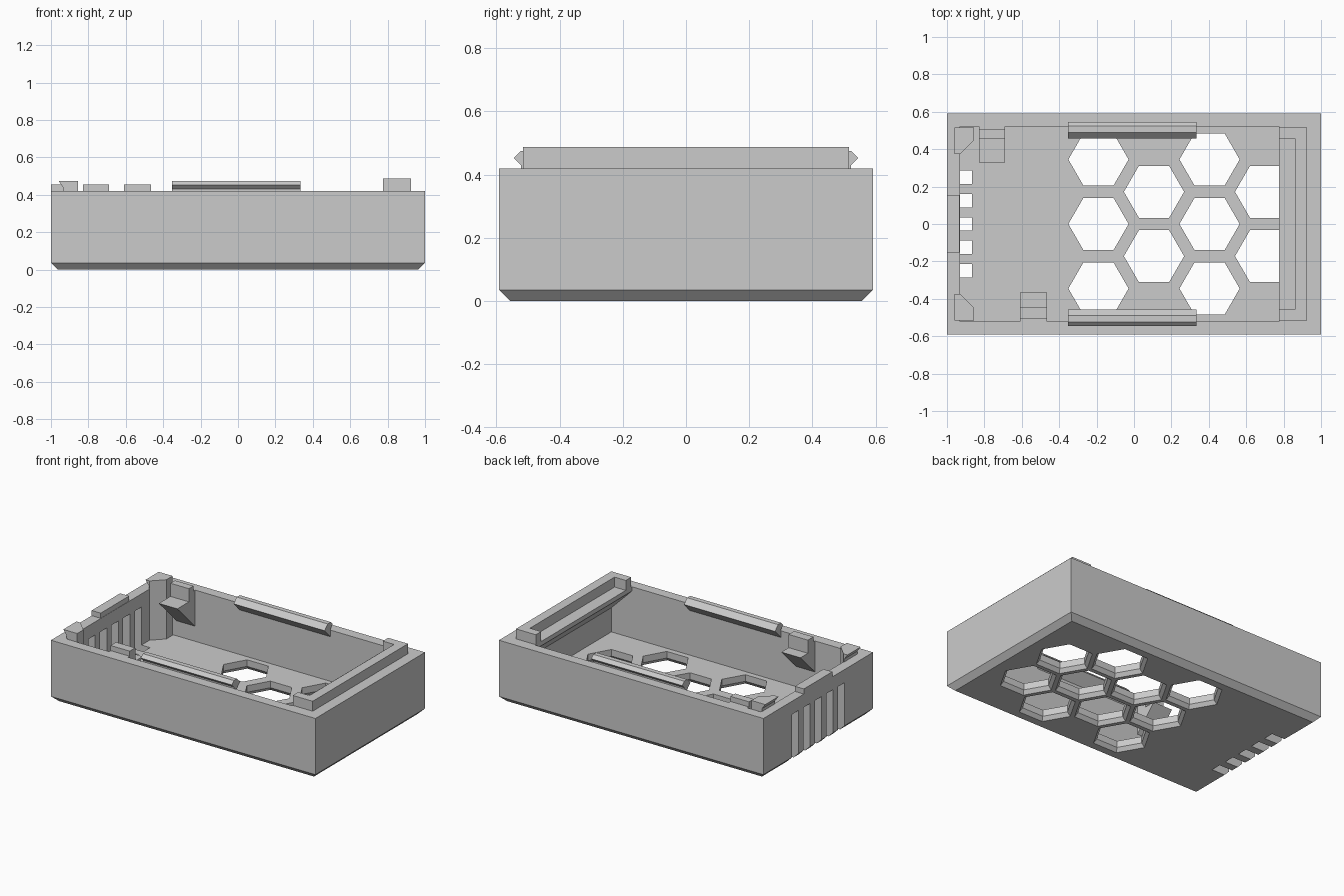
import bpy, bmesh, math

cube = bpy.data.objects.get("Cube")
if cube:
    bpy.data.objects.remove(cube)

grey = bpy.data.materials.new("plain grey")
grey.use_nodes = True
colour = (0.6, 0.6, 0.6, 1)
grey.diffuse_color = colour
grey.node_tree.nodes["Principled BSDF"].inputs["Base Color"].default_value = colour


def loft(name, rings):
    """Closed solid through a stack of matching point rings."""
    bm = bmesh.new()
    loops = [[bm.verts.new(p) for p in ring] for ring in rings]
    n = len(loops[0])
    for low, high in zip(loops, loops[1:]):
        for i in range(n):
            j = (i + 1) % n
            bm.faces.new((low[i], low[j], high[j], high[i]))
    bm.faces.new(loops[0])
    bm.faces.new(loops[-1])
    bmesh.ops.recalc_face_normals(bm, faces=bm.faces)
    mesh = bpy.data.meshes.new(name)
    bm.to_mesh(mesh)
    bm.free()
    mesh.materials.append(grey)
    obj = bpy.data.objects.new(name, mesh)
    bpy.context.collection.objects.link(obj)
    return obj


def rect(x0, x1, y0, y1, z):
    return [(x0, y0, z), (x1, y0, z), (x1, y1, z), (x0, y1, z)]


def box(name, x0, x1, y0, y1, z0, z1):
    return loft(name, [rect(x0, x1, y0, y1, z0), rect(x0, x1, y0, y1, z1)])


def along_x(name, x0, x1, profile, side=1):
    """Extrude a (y, z) profile along x, mirrored in y when side is -1."""
    return loft(name, [[(x, y * side, z) for y, z in profile] for x in (x0, x1)])


def hexagon(cx, cy, r, z):
    return [(cx + r * math.cos(i * math.pi / 3), cy + r * math.sin(i * math.pi / 3), z)
            for i in range(6)]


def cut(target, cutter):
    cutter.hide_render = True
    cutter.hide_viewport = True
    mod = target.modifiers.new(cutter.name, "BOOLEAN")
    mod.operation = "DIFFERENCE"
    mod.solver = "EXACT"
    mod.object = cutter


RIM, FLOOR, HALF_Y, INNER_Y, CHAMFER = 0.42, 0.07, 0.592, 0.522, 0.036

# Tray with a chamfered base
inset_y = HALF_Y - CHAMFER
tray = loft("tray", [
    rect(CHAMFER - 1, 1 - CHAMFER, -inset_y, inset_y, 0),
    rect(-1, 1, -HALF_Y, HALF_Y, CHAMFER),
    rect(-1, 1, -HALF_Y, HALF_Y, RIM)])
cut(tray, box("cavity_cutter", -0.93, 0.93, -INNER_Y, INNER_Y, FLOOR, 0.6))

# Honeycomb floor openings, flared underneath
for column in range(4):
    x = -0.19 + column * 0.297
    rows = (-0.345, 0, 0.345) if column % 2 == 0 else (-0.172, 0.172)
    for y in rows:
        cut(tray, loft("honeycomb_cutter", [
            hexagon(x, y, 0.2, -0.02), hexagon(x, y, 0.161, 0.025),
            hexagon(x, y, 0.161, 0.12)]))

# Vent slots through the end wall and floor edge
for i in range(-2, 3):
    y = i * 0.125
    cut(tray, box("vent_cutter", -1.1, -0.865, y - 0.036, y + 0.036, -0.1, 0.33))

# Raised tab above the vents
box("end_tab", -1, -0.932, -0.152, 0.155, 0.4, 0.455)

# Snap rails, corner posts and lip arms on both sides
rail = [(0.522, 0.375), (0.522, 0.43), (0.545, 0.453), (0.523, 0.475),
        (0.49, 0.475), (0.457, 0.441)]
for side, label in ((1, "back"), (-1, "front")):
    along_x(label + "_snap_rail", -0.353, 0.335, rail, side)

    def post(x, z):
        outline = [(x, 0.515), (-0.855, 0.515), (-0.855, 0.448), (-0.93, 0.373), (x, 0.373)]
        return [(px, py * side, z) for px, py in outline]
    loft(label + "_corner_post", [post(-0.935, FLOOR - 0.01), post(-0.935, 0.44),
                                  post(-0.96, 0.475)])
    box(label + "_lip_arm", 0.775, 0.865, *sorted((side * 0.457, side * 0.515)), 0.4, 0.488)

# Stepped support brackets on the long walls
for label, side, x0, x1, nose, step in (("back", 1, -0.83, -0.69, 0.33, 0.455),
                                        ("front", -1, -0.61, -0.465, 0.365, 0.445)):
    drop = INNER_Y - nose
    along_x(label + "_bracket", x0, x1,
            [(INNER_Y, 0.365 - drop), (nose, 0.365), (step, 0.365), (step, 0.455),
             (0.505, 0.455), (0.505, 0.42), (INNER_Y, 0.42)], side)

# End lip with a ledge braced against the wall
box("lip_wall", 0.86, 0.925, -0.515, 0.515, 0.4, 0.488)
ledge = [(0.775, 0.42), (0.93, 0.42), (0.93, 0.235), (0.775, 0.39)]
loft("lip_ledge", [[(x, y, z) for x, z in ledge] for y in (-INNER_Y, INNER_Y)])
